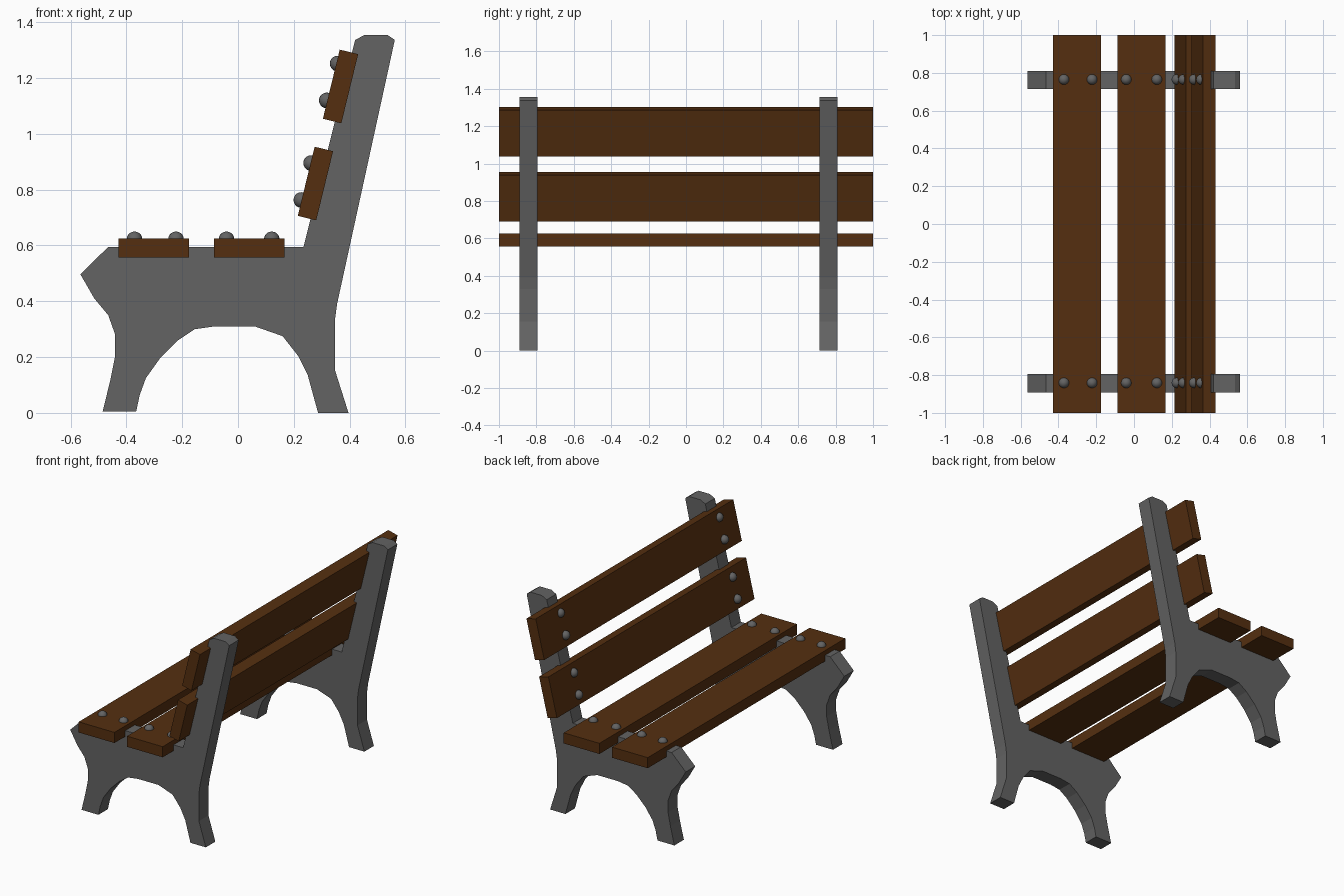
import bpy, bmesh, math
from mathutils import Matrix

if "Cube" in bpy.data.objects:
    bpy.data.objects.remove(bpy.data.objects["Cube"])

def material(name, rgb):
    m = bpy.data.materials.new(name)
    m.diffuse_color = (*rgb, 1)
    m.use_nodes = True
    m.node_tree.nodes["Principled BSDF"].inputs["Base Color"].default_value = m.diffuse_color
    return m

wood = material("brown_wood", (0.09, 0.028, 0.005))
iron = material("dark_iron", (0.125, 0.125, 0.125))

def finish(name, bm, mat):
    bmesh.ops.recalc_face_normals(bm, faces=bm.faces)
    me = bpy.data.meshes.new(name)
    bm.to_mesh(me)
    bm.free()
    me.materials.append(mat)
    ob = bpy.data.objects.new(name, me)
    bpy.context.collection.objects.link(ob)
    return ob

# Side profile of the cast end frame (x, z)
PROFILE = [(-.485, .005), (-.365, .005), (-.352, .065), (-.33, .125), (-.28, .195),
           (-.215, .26), (-.155, .30), (-.085, .31), (.06, .31), (.16, .275),
           (.215, .205), (.25, .135), (.287, 0), (.396, 0), (.347, .155),
           (.347, .33), (.355, .39), (.562, 1.337), (.535, 1.355), (.455, 1.355),
           (.42, 1.337), (.235, .595), (-.465, .595), (-.565, .497), (-.515, .41),
           (-.465, .35), (-.44, .28), (-.44, .205), (-.457, .12)]

def frame(name, y0, depth=0.096):
    bm = bmesh.new()
    face = bm.faces.new([bm.verts.new((x, y0, z)) for x, z in PROFILE])
    ext = bmesh.ops.extrude_face_region(bm, geom=[face], use_keep_orig=True)
    bmesh.ops.translate(bm, vec=(0, depth, 0),
                        verts=[v for v in ext["geom"] if isinstance(v, bmesh.types.BMVert)])
    finish(name, bm, iron)

def plank(name, x, z, width, tilt=0):
    # length along y, thickness along local z
    bm = bmesh.new()
    mat = (Matrix.Translation((x, 0, z)) @ Matrix.Rotation(tilt, 4, 'Y')
           @ Matrix.Diagonal((width, 2, 0.068, 1)))
    bmesh.ops.create_cube(bm, size=1, matrix=mat)
    finish(name, bm, wood)

def bolt(name, x, y, z):
    bm = bmesh.new()
    bmesh.ops.create_uvsphere(bm, u_segments=16, v_segments=10, radius=0.028,
                              matrix=Matrix.Translation((x, y, z)))
    for f in bm.faces:
        f.smooth = True
    finish(name, bm, iron)

# End frames
frame("left_frame", -0.891)
frame("right_frame", 0.714)

# Seat and back planks
LEAN = math.radians(-76.3)
plank("front_seat_plank", -0.302, 0.591, 0.253)
plank("rear_seat_plank", 0.040, 0.591, 0.253)
plank("lower_back_plank", 0.2775, 0.822, 0.255, LEAN)
plank("upper_back_plank", 0.3675, 1.170, 0.255, LEAN)

# Round-headed bolts on both frames
SPOTS = [(-.371, .622), (-.222, .622), (-.041, .622), (.121, .622),
         (.262, .895), (.227, .763), (.357, 1.252), (.318, 1.12)]
for side, y in (("left", -0.841), ("right", 0.765)):
    for i, (x, z) in enumerate(SPOTS):
        bolt(f"{side}_bolt_{i + 1}", x, y, z)
